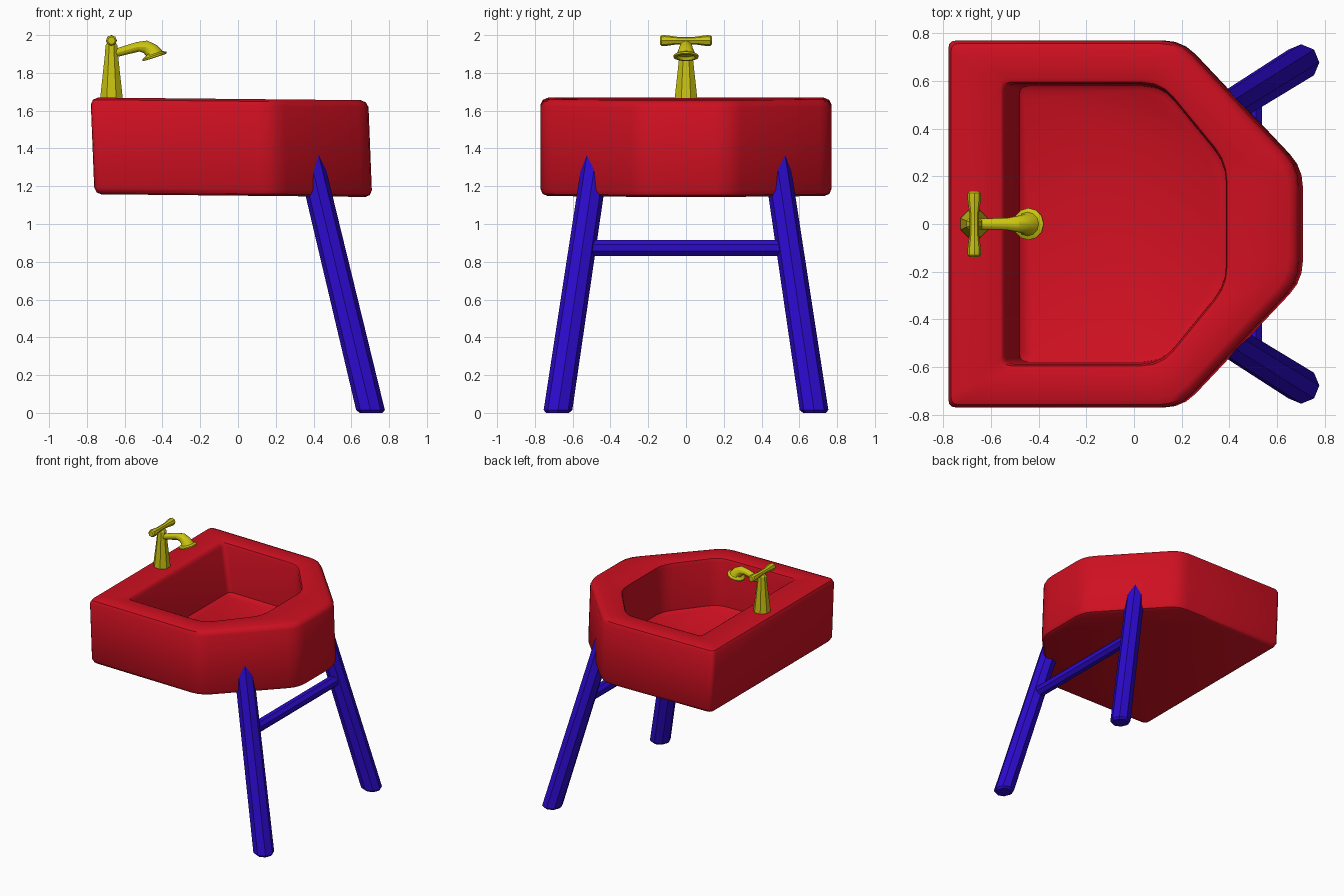
import bpy, bmesh, math
from mathutils import Vector

if "Cube" in bpy.data.objects:
    bpy.data.objects.remove(bpy.data.objects["Cube"])


def material(name, rgb):
    m = bpy.data.materials.new(name)
    m.diffuse_color = (*rgb, 1)
    m.use_nodes = True
    m.node_tree.nodes["Principled BSDF"].inputs["Base Color"].default_value = m.diffuse_color
    return m


RED = material("red", (0.62, 0.005, 0.015))
BLUE = material("blue", (0.025, 0.003, 0.6))
YELLOW = material("yellow", (0.6, 0.55, 0.005))


def loft(name, rings, mat, angle=30):
    """Skin a list of equal-length point rings and cap both ends."""
    bm = bmesh.new()
    vs = [[bm.verts.new(p) for p in r] for r in rings]
    n = len(vs[0])
    for a, b in zip(vs, vs[1:]):
        for i in range(n):
            j = (i + 1) % n
            bm.faces.new((a[i], a[j], b[j], b[i]))
    bm.faces.new(vs[0][::-1])
    bm.faces.new(vs[-1])
    bmesh.ops.recalc_face_normals(bm, faces=bm.faces)
    me = bpy.data.meshes.new(name)
    bm.to_mesh(me)
    bm.free()
    me.materials.append(mat)
    ob = bpy.data.objects.new(name, me)
    bpy.context.collection.objects.link(ob)
    bpy.ops.object.select_all(action='DESELECT')
    ob.select_set(True)
    bpy.context.view_layer.objects.active = ob
    bpy.ops.object.shade_smooth_by_angle(angle=math.radians(angle))
    return ob


def circle(c, r, u, v, n=8, turn=0.0):
    """Ring of n points around c in the plane of u and v."""
    c, u, v = Vector(c), Vector(u), Vector(v)
    return [c + r * (math.cos(a) * u + math.sin(a) * v)
            for a in (turn + 2 * math.pi * i / n for i in range(n))]


X, Y, Z = (1, 0, 0), (0, 1, 0), (0, 0, 1)


def basin_ring(xb, x1, xr, ym, yr, z, d=0.0, r=0.08):
    """Six-sided outline with rounded corners, inset by d, leaning slightly."""
    xb, x1, xr, ym, yr = xb + d, x1 - 0.41 * d, xr - d, ym - d, yr - 0.41 * d
    poly = [Vector(p) for p in ((xb, -ym), (x1, -ym), (xr, -yr),
                                (xr, yr), (x1, ym), (xb, ym))]
    pts = []
    for i, p in enumerate(poly):
        rad = 0.035 if i in (0, 5) else r
        a = p + (poly[i - 1] - p).normalized() * rad
        b = p + (poly[(i + 1) % 6] - p).normalized() * rad
        for k in range(4):
            t = k / 3
            q = a * (1 - t) ** 2 + p * 2 * t * (1 - t) + b * t * t
            pts.append((q.x - 0.04 * (z - 1.4), q.y, z - 0.01 * q.x))
    return pts


# Basin: outer shell, rim, then down into the bowl
OUT = (-0.77, 0.195, 0.70, 0.77, 0.235)
BOWL = (-0.485, 0.115, 0.382, 0.578, 0.25)
loft("basin", [
    basin_ring(*OUT, 1.15, 0.035),
    basin_ring(*OUT, 1.16, 0.012),
    basin_ring(*OUT, 1.185),
    basin_ring(*OUT, 1.625),
    basin_ring(*OUT, 1.65, 0.012),
    basin_ring(*OUT, 1.662, 0.04),
    basin_ring(-0.55, 0.135, 0.41, 0.61, 0.265, 1.662),
    basin_ring(-0.54, 0.125, 0.40, 0.595, 0.26, 1.655),
    basin_ring(-0.53, 0.12, 0.395, 0.587, 0.255, 1.63),
    basin_ring(*BOWL, 1.285),
    basin_ring(*BOWL, 1.27, 0.02),
], RED, 40)

# Splayed legs, running up into the basin
def leg_point(z, s):
    return (0.705 - 0.24 * z, s * (0.68 - 0.15 * z), z)


for s, side in ((-1, "front"), (1, "back")):
    loft(side + "_leg", [circle(leg_point(z, s), r, X, Y)
                         for z, r in ((0, 0.06), (0.015, 0.076), (1.48, 0.07))], BLUE)

# Bar between the legs
loft("crossbar", [circle((0.495, y, 0.873), 0.045, X, Z, turn=math.pi / 8)
                  for y in (-0.54, 0.54)], BLUE)

# Tap column
loft("tap_column", [circle((-0.67, 0, z), r, X, Y, turn=math.pi / 8) for z, r in
                    ((1.64, 0.064), (1.68, 0.063), (1.91, 0.036),
                     (1.945, 0.035), (1.965, 0.02))], YELLOW)

# Tap cross handle
half = ((0.138, 0.02), (0.13, 0.028), (0.11, 0.029), (0.045, 0.02))
bar = [(-y, r) for y, r in half] + [(y, r) for y, r in half[::-1]]
loft("tap_handle", [circle((-0.67, y, 1.971), r, X, Z) for y, r in bar], YELLOW)

# Tap spout: curved tube with a flared, hollow mouth (x, z, radius, tilt)
spout = [(-0.66, 1.902, 0.022, 18), (-0.53, 1.938, 0.026, 16),
         (-0.49, 1.938, 0.034, -15), (-0.458, 1.918, 0.041, -45),
         (-0.447, 1.9, 0.05, -72), (-0.443, 1.892, 0.067, -72),
         (-0.441, 1.883, 0.067, -72), (-0.44, 1.881, 0.05, -72),
         (-0.445, 1.897, 0.042, -72)]
loft("tap_spout", [circle((x, 0, z), r, Y, (-math.sin(math.radians(t)), 0,
                                           math.cos(math.radians(t))), n=12)
                   for x, z, r, t in spout], YELLOW)
